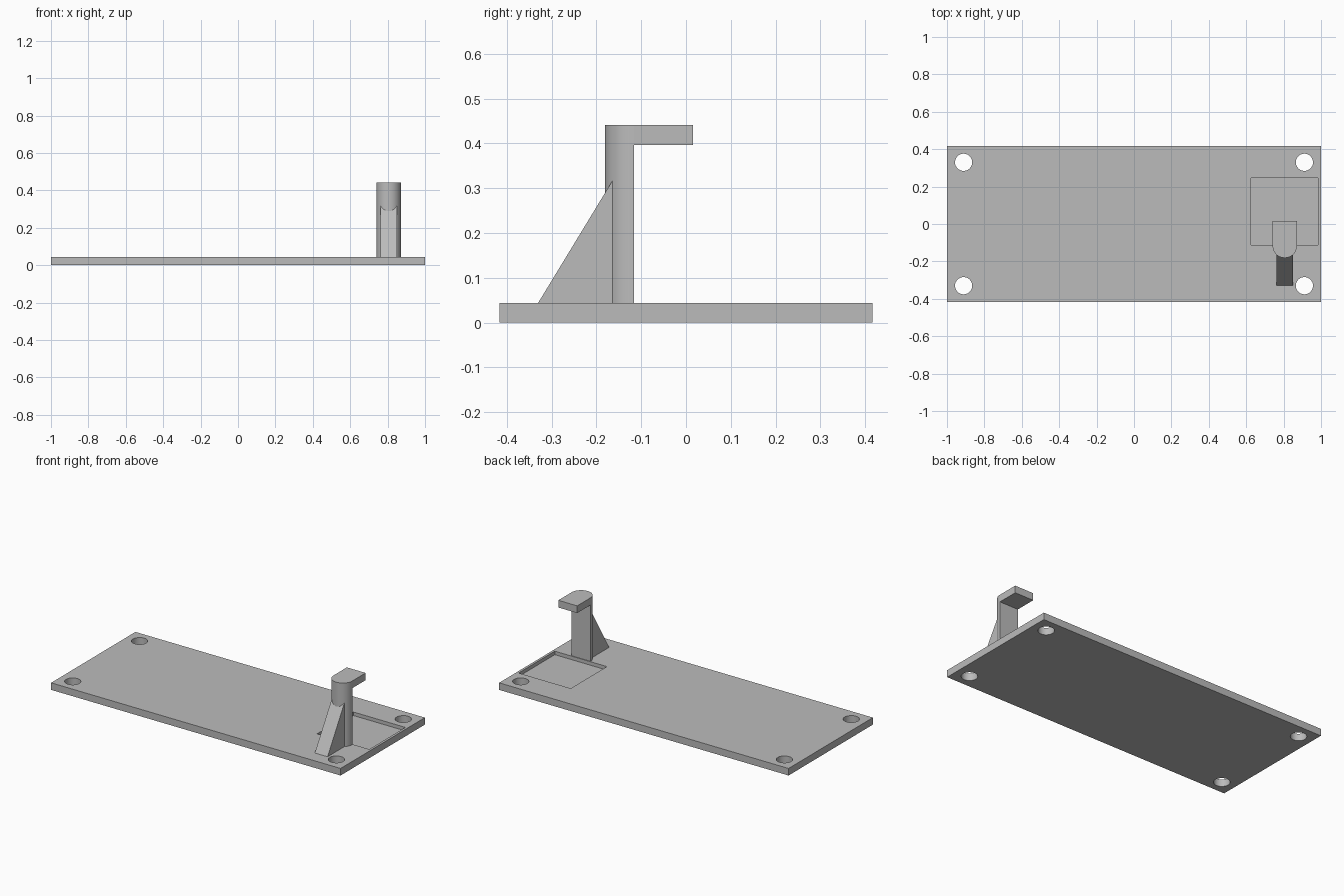
import bpy
import bmesh
import math
from mathutils import Vector

if "Cube" in bpy.data.objects:
    bpy.data.objects.remove(bpy.data.objects["Cube"], do_unlink=True)

grey = bpy.data.materials.new("plain grey")
grey.use_nodes = True
GREY = (0.5, 0.5, 0.5, 1)
grey.diffuse_color = GREY
grey.node_tree.nodes["Principled BSDF"].inputs["Base Color"].default_value = GREY

PLATE_TOP = 0.044
POST_X, POST_BACK, RADIUS = 0.806, -0.116, 0.065


def prism(name, outline, direction):
    """Extrude a closed outline of 3D points along a direction."""
    bm = bmesh.new()
    face = bm.faces.new([bm.verts.new(p) for p in outline])
    ext = bmesh.ops.extrude_face_region(bm, geom=[face])
    moved = [v for v in ext["geom"] if isinstance(v, bmesh.types.BMVert)]
    bmesh.ops.translate(bm, verts=moved, vec=Vector(direction))
    bmesh.ops.recalc_face_normals(bm, faces=bm.faces)
    mesh = bpy.data.meshes.new(name)
    bm.to_mesh(mesh)
    bm.free()
    mesh.materials.append(grey)
    obj = bpy.data.objects.new(name, mesh)
    bpy.context.collection.objects.link(obj)
    return obj


def box(name, x0, x1, y0, y1, z0, z1):
    outline = [(x0, y0, z0), (x1, y0, z0), (x1, y1, z0), (x0, y1, z0)]
    return prism(name, outline, (0, 0, z1 - z0))


def arc(x, y, z, r, start, end, steps):
    angles = [start + (end - start) * i / steps for i in range(steps + 1)]
    return [(x + r * math.cos(a), y + r * math.sin(a), z) for a in angles]


def smooth(obj):
    bpy.ops.object.select_all(action="DESELECT")
    obj.select_set(True)
    bpy.context.view_layer.objects.active = obj
    bpy.ops.object.shade_smooth_by_angle(angle=math.radians(30))


def cut(obj, cutter):
    mod = obj.modifiers.new("cut", "BOOLEAN")
    mod.operation = "DIFFERENCE"
    mod.solver = "EXACT"
    mod.object = cutter
    bpy.context.view_layer.objects.active = obj
    bpy.ops.object.modifier_apply(modifier=mod.name)
    bpy.data.objects.remove(cutter, do_unlink=True)


# Base plate with a shallow pocket and four corner holes
plate = box("base_plate", -1, 1, -0.416, 0.416, 0, PLATE_TOP)
cut(plate, box("pocket_cutter", 0.625, 0.985, -0.112, 0.245, 0.022, 0.1))
for sx in (-1, 1):
    for sy in (-1, 1):
        ring = arc(0.911 * sx, 0.33 * sy, -0.1, 0.046, 0, math.tau, 48)[:-1]
        cut(plate, prism("hole_cutter", ring, (0, 0, 0.3)))
smooth(plate)

# Half-round post, flat at the back
half_round = arc(POST_X, POST_BACK, PLATE_TOP, RADIUS, math.pi, math.tau, 32)
post = prism("post", half_round, (0, 0, 0.441 - PLATE_TOP))
smooth(post)

# Arm reaching back from the top of the post
box("arm", POST_X - RADIUS, POST_X + RADIUS, POST_BACK, 0.016, 0.396, 0.441)

# Triangular gusset bracing the front of the post
half = 0.044
slope = (0.317 - PLATE_TOP) / (0.330 - 0.164)
inner = -0.150
side = [(POST_X - half, -0.330, PLATE_TOP),
        (POST_X - half, inner, PLATE_TOP),
        (POST_X - half, -0.164, 0.317 - 0.02),
        (POST_X - half, -0.164, 0.317)]
prism("gusset", side, (2 * half, 0, 0))
